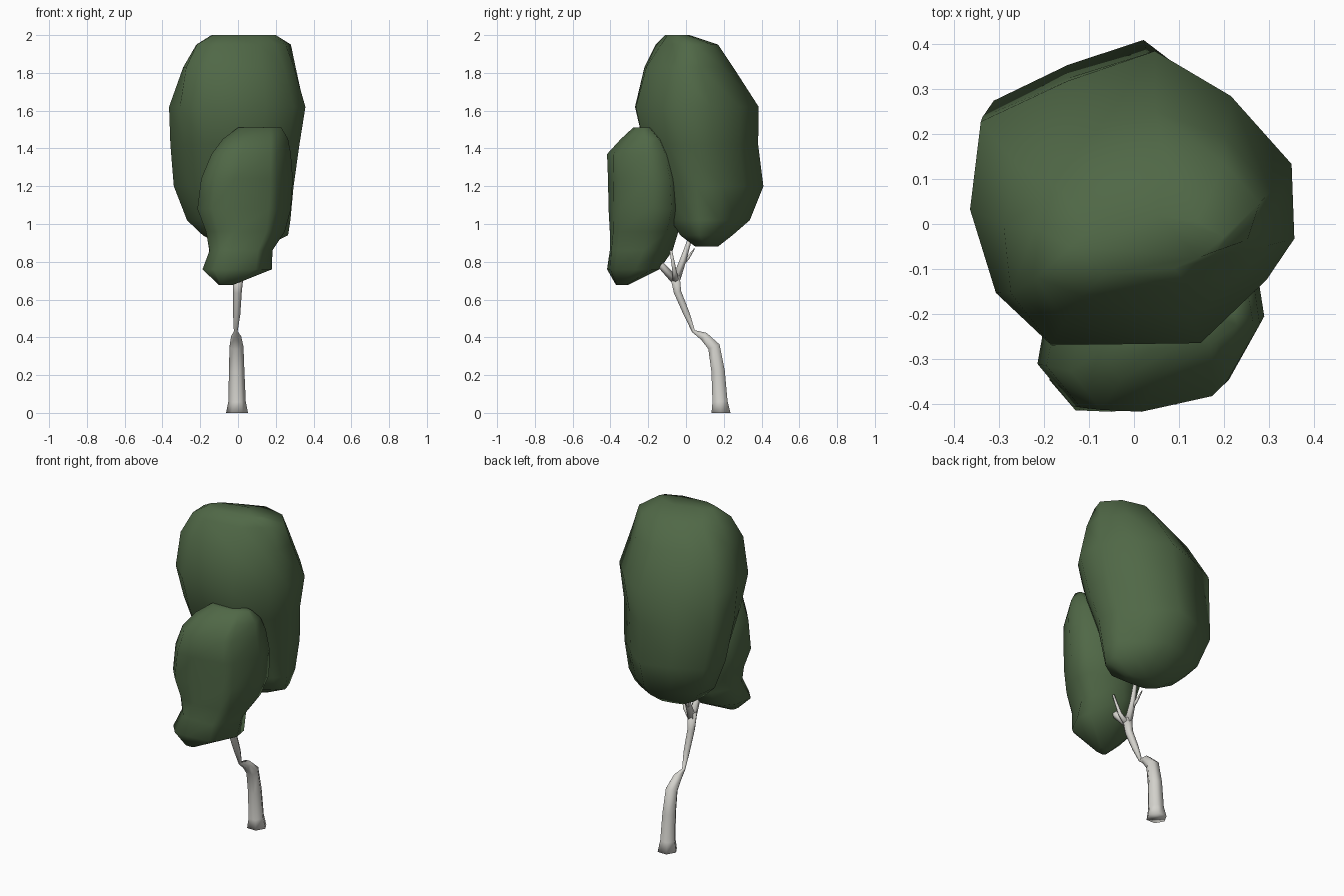
import bpy, bmesh
from math import cos, sin, tau
from mathutils import Vector

if "Cube" in bpy.data.objects:
    bpy.data.objects.remove(bpy.data.objects["Cube"])


def material(name, color):
    m = bpy.data.materials.new(name)
    m.diffuse_color = (*color, 1)
    m.use_nodes = True
    m.node_tree.nodes["Principled BSDF"].inputs["Base Color"].default_value = m.diffuse_color
    return m


LEAF = material("leaf_green", (0.08, 0.138, 0.062))
BARK = material("pale_bark", (0.66, 0.65, 0.61))


def loft(name, rings, mat):
    """Skin a stack of equal-length closed rings and cap both ends."""
    bm = bmesh.new()
    rows = [[bm.verts.new(p) for p in ring] for ring in rings]
    n = len(rows[0])
    for a, b in zip(rows, rows[1:]):
        for i in range(n):
            j = (i + 1) % n
            bm.faces.new((a[i], a[j], b[j], b[i]))
    bm.faces.new(rows[0][::-1])
    bm.faces.new(rows[-1])
    bmesh.ops.recalc_face_normals(bm, faces=bm.faces)
    for f in bm.faces:
        f.smooth = True
    me = bpy.data.meshes.new(name)
    bm.to_mesh(me)
    bm.free()
    me.materials.append(mat)
    ob = bpy.data.objects.new(name, me)
    bpy.context.collection.objects.link(ob)
    return ob


def foliage(name, outline, levels):
    """Fit a plan outline into each level's box: (z, xmin, xmax, ymin, ymax, c, d).
    c and d swell the two diagonal pairs of corners."""
    xs, ys = zip(*outline)
    x0, x1, y0, y1 = min(xs), max(xs), min(ys), max(ys)
    rings = []
    for z, xa, xb, ya, yb, c, d in levels:
        ring = []
        for x, y in outline:
            s = 2 * (x - x0) / (x1 - x0) - 1
            t = 2 * (y - y0) / (y1 - y0) - 1
            f = 1 + c * max(0, s * t) + d * max(0, -s * t)
            px = (xa + xb) / 2 + max(-1, min(1, s * f)) * (xb - xa) / 2
            py = (ya + yb) / 2 + max(-1, min(1, t * f)) * (yb - ya) / 2
            ring.append((px, py, z))
        rings.append(ring)
    return loft(name, rings, LEAF)


def limb(name, path, sides=6):
    """Tapered faceted tube along (x, y, z, radius) points."""
    pts = [Vector(p[:3]) for p in path]
    rings = []
    for i, p in enumerate(pts):
        t = (pts[min(i + 1, len(pts) - 1)] - pts[max(i - 1, 0)]).normalized()
        if i == 0 and p.z == 0:
            t = Vector((0, 0, 1))
        v = t.cross(Vector((1, 0, 0))).normalized()
        u = v.cross(t)
        r = path[i][3]
        rings.append([p + r * (cos(tau * k / sides) * u + sin(tau * k / sides) * v)
                      for k in range(sides)])
    return loft(name, rings, BARK)


# Tall main crown
foliage("main_crown",
        [(-.35, .26), (-.15, .355), (.045, .42), (.21, .31), (.345, .155), (.36, -.02),
         (.30, -.12), (.15, -.27), (-.18, -.26), (-.30, -.14), (-.365, .05)],
        [(.88, -.08, .14, .05, .17, -.2, 0), (.94, -.19, .265, -.03, .25, -.25, 0),
         (1.02, -.275, .285, -.09, .345, -.25, -.1), (1.20, -.345, .305, -.16, .418, -.22, -.12),
         (1.42, -.36, .33, -.23, .385, -.08, -.05), (1.62, -.365, .362, -.272, .385, .05, -.05),
         (1.83, -.29, .305, -.22, .25, .3, -.1), (1.95, -.22, .28, -.16, .17, .4, -.4),
         (2.0, -.14, .20, -.11, .02, .3, -.4)])

# Lower crown leaning forward, its back buried in the main crown
foliage("lower_crown",
        [(-.21, -.31), (-.13, -.41), (-.02, -.415), (.19, -.40), (.235, -.36),
         (.30, -.19), (.28, -.06), (.05, 0), (-.1, -.03), (-.19, -.15)],
        [(.676, -.10, -.03, -.37, -.31, 0, 0), (.76, -.188, .18, -.418, -.14, 0, -.1),
         (.86, -.168, .185, -.412, -.07, -.2, -.05), (.96, -.18, .25, -.408, -.04, -.1, -.1),
         (1.08, -.215, .28, -.41, -.02, 0, -.12), (1.24, -.195, .29, -.413, -.03, 0, -.18),
         (1.37, -.14, .28, -.418, -.06, 0, -.25), (1.45, -.08, .265, -.345, -.11, 0, -.3),
         (1.51, .0, .23, -.28, -.18, 0, -.3)])

# Crooked trunk with a flared foot and a pinched bend
limb("trunk", [(-.005, .185, 0, .058), (-.005, .180, .06, .046), (-.007, .17, .22, .041),
               (-.008, .148, .35, .037), (-.01, .095, .405, .027), (-.012, .04, .432, .010),
               (-.007, .005, .52, .019), (-.003, -.045, .64, .023), (0, -.06, .735, .030)])

# Branches rising into the foliage
for name, path in {
    "front_branch": [(0, -.055, .70, .024), (.02, -.13, .78, .02), (.03, -.22, .90, .012)],
    "back_branch": [(0, -.055, .70, .024), (0, -.015, .81, .018), (.01, .03, .95, .010)],
    "right_branch": [(.005, -.055, .70, .02), (.05, -.06, .745, .012), (.08, -.08, .86, .007)],
    "twig": [(0, -.03, .775, .011), (-.01, .01, .82, .009), (-.02, .045, .87, .003)],
}.items():
    limb(name, path, 5)
